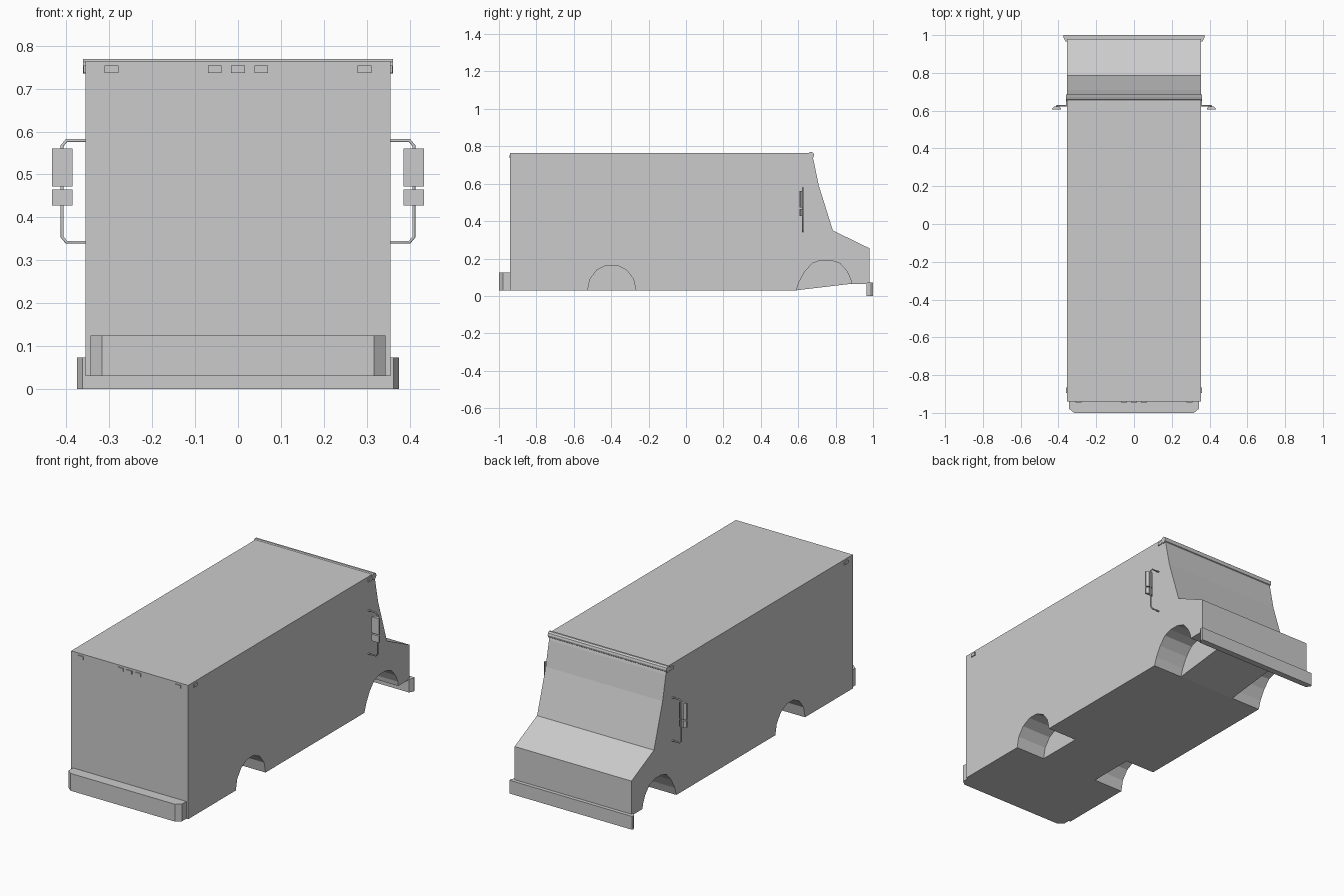
import bpy, bmesh, math
from mathutils import Vector

cube = bpy.data.objects.get("Cube")
if cube:
    bpy.data.objects.remove(cube, do_unlink=True)

grey = bpy.data.materials.new("plain grey")
grey.use_nodes = True
tone = (0.6, 0.6, 0.6, 1)
grey.diffuse_color = tone
grey.node_tree.nodes["Principled BSDF"].inputs["Base Color"].default_value = tone


def prism(name, points, axis, low, high):
    """Extrude a closed 2D outline along x (outline is y, z) or z (outline is x, y)."""
    place = (lambda p: (low, *p)) if axis == "x" else (lambda p: (*p, low))
    shift = Vector((high - low, 0, 0) if axis == "x" else (0, 0, high - low))
    bm = bmesh.new()
    face = bm.faces.new([bm.verts.new(place(p)) for p in points])
    grown = bmesh.ops.extrude_face_region(bm, geom=[face])["geom"]
    moved = [g for g in grown if isinstance(g, bmesh.types.BMVert)]
    bmesh.ops.translate(bm, verts=moved, vec=shift)
    bmesh.ops.recalc_face_normals(bm, faces=bm.faces)
    mesh = bpy.data.meshes.new(name)
    bm.to_mesh(mesh)
    bm.free()
    obj = bpy.data.objects.new(name, mesh)
    obj.data.materials.append(grey)
    bpy.context.collection.objects.link(obj)
    return obj


def box(name, x, y, z):
    outline = [(x[0], y[0]), (x[1], y[0]), (x[1], y[1]), (x[0], y[1])]
    return prism(name, outline, "z", *z)


def mirrored(half):
    """Close an outline given for +x only."""
    return half + [(-x, y) for x, y in reversed(half)]


# Van body from its side profile
W = 0.355
profile = [(-0.94, 0.03), (-0.94, 0.765), (0.67, 0.765), (0.682, 0.725), (0.71, 0.59),
           (0.785, 0.35), (0.98, 0.255), (0.98, 0.065), (0.885, 0.065), (0.59, 0.03)]
body = prism("van_body", profile, "x", -W, W)

# Wheel arches cut into the lower sides
rear = [(-0.397 - 0.129 * math.cos(math.pi * i / 7), 0.03 + 0.137 * math.sin(math.pi * i / 7))
        for i in range(8)]
front = [(0.59, 0.03), (0.605, 0.075), (0.635, 0.13), (0.675, 0.174), (0.72, 0.19),
         (0.775, 0.19), (0.823, 0.174), (0.86, 0.133), (0.88, 0.09), (0.885, 0.06)]
for arch in (rear, front):
    outline = [(arch[0][0], -0.1)] + arch + [(arch[-1][0], -0.1)]
    for low, high in ((-0.5, -0.175), (0.175, 0.5)):
        cutter = prism("arch_cutter", outline, "x", low, high)
        cutter.hide_render = True
        cut = body.modifiers.new("arch", "BOOLEAN")
        cut.operation = "DIFFERENCE"
        cut.solver = "EXACT"
        cut.object = cutter
        bpy.context.view_layer.objects.active = body
        bpy.ops.object.modifier_apply(modifier=cut.name)
        bpy.data.objects.remove(cutter, do_unlink=True)

# Rounded lip over the windscreen
lip = [(0.668 + 0.017 * math.cos(math.tau * i / 10), 0.752 + 0.018 * math.sin(math.tau * i / 10))
       for i in range(10)]
prism("roof_lip", lip, "x", -0.361, 0.361)

# Bumpers
prism("rear_bumper", mirrored([(0.344, -0.935), (0.344, -0.978), (0.317, -1.0)]), "z", 0.03, 0.125)
prism("front_bumper", mirrored([(0.362, 0.966), (0.375, 0.99), (0.372, 1.0)]), "z", 0, 0.073)

# Marker lamps along the flat end and on the sides
for x in (-0.295, -0.054, 0, 0.054, 0.295):
    box("end_marker", (x - 0.016, x + 0.016), (-0.945, -0.935), (0.737, 0.754))
for side in (-1, 1):
    for y in (-0.88, 0.637):
        box("side_marker", sorted((side * 0.35, side * 0.36)), (y - 0.015, y + 0.015), (0.737, 0.754))

# Wing mirrors on bent rods
for side, label in ((-1, "right"), (1, "left")):
    curve = bpy.data.curves.new(label + "_mirror_rod", "CURVE")
    curve.dimensions = "3D"
    curve.bevel_depth = 0.004
    curve.bevel_resolution = 1
    curve.use_fill_caps = True
    path = [(0.35, 0.579), (0.4, 0.579), (0.41, 0.567), (0.41, 0.354), (0.4, 0.342), (0.35, 0.342)]
    spline = curve.splines.new("POLY")
    spline.points.add(len(path) - 1)
    for point, (x, z) in zip(spline.points, path):
        point.co = (side * x, 0.625, z, 1)
    curve.materials.append(grey)
    rod = bpy.data.objects.new(label + "_mirror_rod", curve)
    bpy.context.collection.objects.link(rod)
    shell = [(0.386, 0.606), (0.433, 0.606), (0.433, 0.612), (0.422, 0.623), (0.397, 0.623), (0.386, 0.612)]
    shell = [(side * x, y) for x, y in shell]
    prism(label + "_main_mirror", shell, "z", 0.472, 0.561)
    prism(label + "_small_mirror", shell, "z", 0.428, 0.465)
